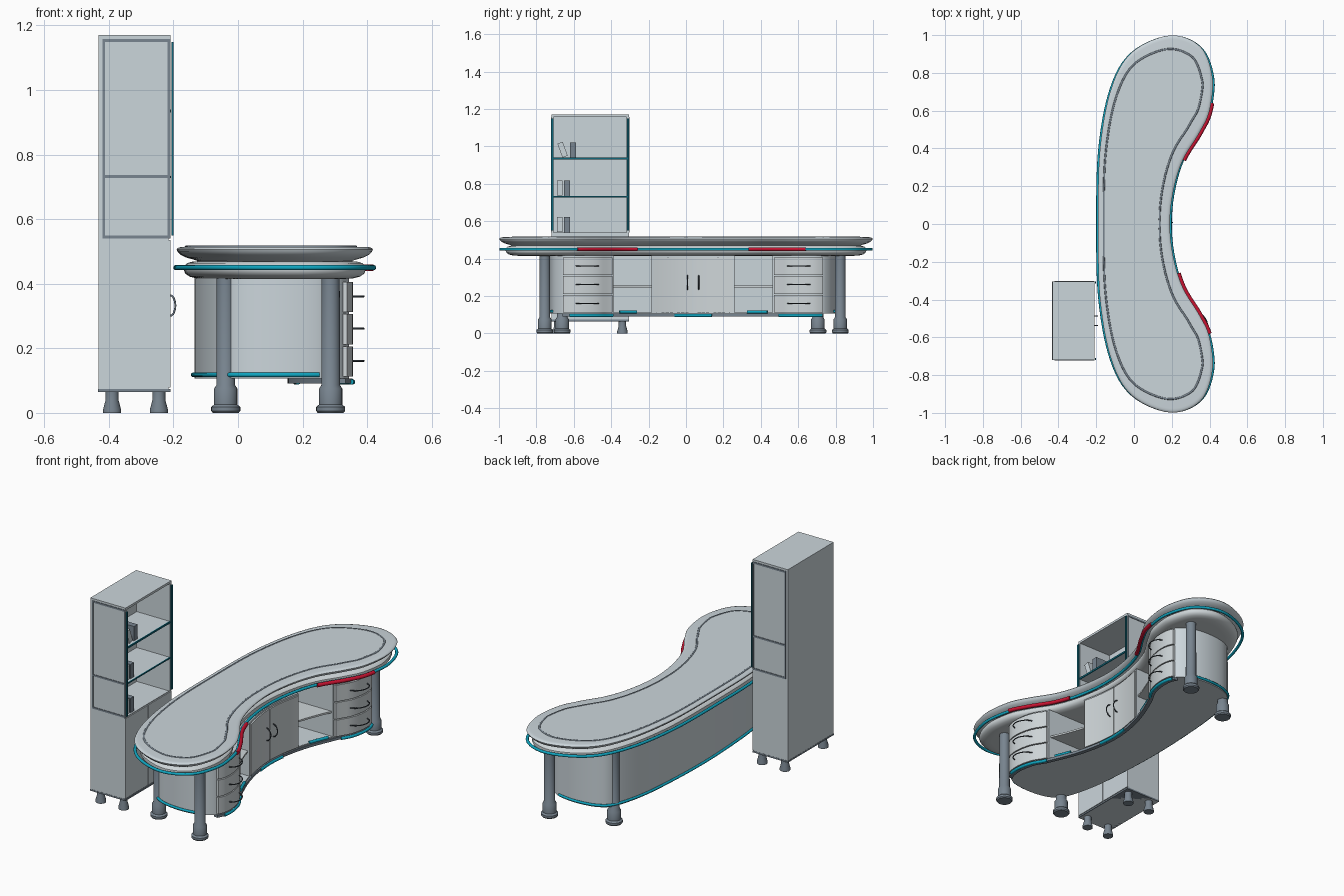
import bpy, bmesh, math
from mathutils import Vector, Matrix

cube = bpy.data.objects.get("Cube")
if cube:
    bpy.data.objects.remove(cube)


def material(name, *rgb):
    m = bpy.data.materials.new(name)
    m.use_nodes = True
    m.diffuse_color = (*rgb, 1)
    m.node_tree.nodes["Principled BSDF"].inputs["Base Color"].default_value = (*rgb, 1)
    return m


LIGHT = material("light_grey", 0.60, 0.67, 0.71)
WHITE = material("off_white", 0.62, 0.67, 0.69)
STEEL = material("blue_grey", 0.19, 0.235, 0.28)
DARK = material("dark_grey", 0.05, 0.065, 0.08)
TEAL = material("teal", 0.005, 0.38, 0.53)
DEEP = material("deep_teal", 0.005, 0.14, 0.20)
RED = material("red", 0.58, 0.006, 0.03)


def finish(name, bm, mat):
    bmesh.ops.recalc_face_normals(bm, faces=bm.faces)
    me = bpy.data.meshes.new(name)
    bm.to_mesh(me)
    bm.free()
    me.materials.append(mat)
    ob = bpy.data.objects.new(name, me)
    bpy.context.collection.objects.link(ob)


def loft(name, rings, mat):
    """Skin a stack of closed rings and cap both ends."""
    bm = bmesh.new()
    rows = [[bm.verts.new(p) for p in r] for r in rings]
    for a, b in zip(rows, rows[1:]):
        for i in range(len(a)):
            j = (i + 1) % len(a)
            bm.faces.new((a[i], a[j], b[j], b[i]))
    bm.faces.new(rows[0])
    bm.faces.new(rows[-1])
    finish(name, bm, mat)


def prism(name, pts, z0, z1, mat):
    loft(name, [[(x, y, z) for x, y in pts] for z in (z0, z1)], mat)


def box(name, lo, hi, mat, tilt=0):
    bm = bmesh.new()
    size = [b - a for a, b in zip(lo, hi)]
    mid = [(a + b) / 2 for a, b in zip(lo, hi)]
    bmesh.ops.create_cube(bm, size=1, matrix=Matrix.Translation(mid)
                          @ Matrix.Rotation(tilt, 4, 'X') @ Matrix.Diagonal((*size, 1)))
    finish(name, bm, mat)


def turned(name, x, y, profile, mat, n=24):
    circle = [(math.cos(2 * math.pi * i / n), math.sin(2 * math.pi * i / n)) for i in range(n)]
    loft(name, [[(x + r * c, y + r * s, z) for c, s in circle] for r, z in profile], mat)


def tube(name, pts, r, mat, closed=False):
    cu = bpy.data.curves.new(name, 'CURVE')
    cu.dimensions = '3D'
    cu.bevel_depth, cu.bevel_resolution, cu.use_fill_caps = r, 5, True
    sp = cu.splines.new('POLY')
    sp.points.add(len(pts) - 1)
    for p, co in zip(sp.points, pts):
        p.co = (*co, 1)
    sp.use_cyclic_u = closed
    tmp = bpy.data.objects.new(name + "_path", cu)
    bpy.context.collection.objects.link(tmp)
    swept = bpy.data.meshes.new_from_object(tmp.evaluated_get(bpy.context.evaluated_depsgraph_get()))
    bpy.data.objects.remove(tmp)
    bm = bmesh.new()
    bm.from_mesh(swept)
    bpy.data.meshes.remove(swept)
    bmesh.ops.remove_doubles(bm, verts=bm.verts, dist=1e-5)
    finish(name, bm, mat)


def kidney(half, sub=8):
    """Smooth closed outline from half its points, mirrored in y."""
    pts = [Vector(p) for p in half + [(x, -y) for x, y in half[-2:0:-1]]]
    out, n = [], len(pts)
    for i in range(n):
        a, b, c, d = (pts[(i + k) % n] for k in (-1, 0, 1, 2))
        for s in range(sub):
            t = s / sub
            out.append(0.5 * (2 * b + (c - a) * t + (2 * a - 5 * b + 4 * c - d) * t * t
                              + (3 * b - a - 3 * c + d) * t ** 3))
    return out


def inset(pts, dist, ends=0):
    """Move an outline inwards, with an extra amount where it faces the ends."""
    out = []
    for i, p in enumerate(pts):
        t = (pts[(i + 1) % len(pts)] - pts[i - 1]).normalized()
        nrm = Vector((-t.y, t.x))
        out.append(p - nrm * (dist + ends * abs(nrm.y)))
    return out


def at(pts, z):
    return [(p[0], p[1], z) for p in pts]


# Kidney worktop: rounded lower slab, neck and flared upper slab
top = kidney([(-0.19, 0), (-0.18, 0.4), (-0.12, 0.72), (-0.01, 0.91), (0.19, 0.998), (0.35, 0.94),
              (0.415, 0.78), (0.40, 0.6), (0.345, 0.48), (0.26, 0.34), (0.21, 0.18), (0.19, 0)])
loft("lower_slab", [at(inset(top, d, 0.012), z) for d, z in
     ((0.09, 0.415), (0.06, 0.417), (0.04, 0.422), (0.027, 0.431), (0.022, 0.443), (0.024, 0.455),
      (0.033, 0.464), (0.05, 0.469), (0.07, 0.47))], WHITE)
loft("upper_slab", [at(inset(top, d), z) for d, z in
     ((0.075, 0.467), (0.055, 0.474), (0.03, 0.481), (0.012, 0.49), (0.003, 0.499), (0, 0.506),
      (0.004, 0.511), (0.012, 0.5135), (0.022, 0.5145))], LIGHT)
inner = [p + Vector((-0.012, 0)) for p in inset(top, 0.042, 0.03)]
prism("top_panel", inner, 0.50, 0.516, LIGHT)
tube("top_inlay", at(inner, 0.513), 0.0055, STEEL, True)

# Edge rail with red sections on the concave flanks
rail = inset(top, -0.002, 0.010)
tube("edge_rail", at(rail, 0.45), 0.008, TEAL, True)
for side, lo, hi in (("right", -0.59, -0.26), ("left", 0.32, 0.645)):
    seg = [p for p in inset(top, -0.006) if p.x > 0.18 and lo <= p.y <= hi]
    tube("red_rail_" + side, at(seg, 0.45), 0.0105, RED)

# Curved carcass with two open bays cut into the concave side
SHIFT = 0.038
body = kidney([(-0.135, 0), (-0.127, 0.25), (-0.105, 0.49), (-0.056, 0.675), (0.01, 0.742),
               (0.13, 0.765), (0.25, 0.75), (0.322, 0.70), (0.343, 0.64), (0.34, 0.57), (0.32, 0.50),
               (0.28, 0.43), (0.20, 0.22), (0.168, 0)])
is_front = lambda p: p.x > 0.15 and abs(p.y) <= 0.7
front = sorted((p.y, p.x) for p in body if is_front(p))


def fx(y):
    for (ya, xa), (yb, xb) in zip(front, front[1:]):
        if ya <= y <= yb:
            return xa + (xb - xa) * (y - ya) / (yb - ya)
    return front[0][1]


def span(y0, y1, n=10):
    return [y0 + (y1 - y0) * i / n for i in range(n + 1)]


def strip(y0, y1, t0, t1, n=10):
    """Plan of a curved plate lying along the concave side."""
    ys = span(y0, y1, n)
    return [(fx(y) + t1, y + SHIFT) for y in ys] + [(fx(y) + t0, y + SHIFT) for y in ys[::-1]]


BAY_BACK, BAY_IN, BAY_OUT, END = -0.03, 0.222, 0.425, 0.698
first = next(i for i, p in enumerate(body) if is_front(p))
last = max(i for i, p in enumerate(body) if is_front(p))
plan = [tuple(p) for p in body[:first]]
for y0, y1 in ((END, BAY_OUT), (BAY_IN, -BAY_IN), (-BAY_OUT, -END)):
    run = [(fx(y), y) for y in span(y0, y1)]
    if y0 < END:
        run.insert(0, (BAY_BACK, y0))
    if y1 > -END:
        run.append((BAY_BACK, y1))
    plan += run
plan += [tuple(p) for p in body[last + 1:]]
prism("desk_carcass", [(x, y + SHIFT) for x, y in plan], 0.112, 0.417, LIGHT)
whole = [p + Vector((0, SHIFT)) for p in body]
prism("desk_bottom", whole, 0.106, 0.112, LIGHT)
prism("front_lip", strip(-END, END, -0.014, 0.010, 50), 0.091, 0.106, STEEL)

# Teal trims: round the convex wall, under the fronts and on the bay floors
convex = inset(whole, -0.004)
tube("back_trim", at(convex[-48:] + convex[:49], 0.118), 0.007, TEAL)
for name, y0, y1, t, z in (("right", -0.66, -0.43, 0.010, 0.096), ("middle", -0.10, 0.10, 0.010, 0.096),
                           ("left", 0.46, 0.69, 0.010, 0.096), ("right_bay", -0.393, -0.303, 0, 0.115),
                           ("left_bay", 0.29, 0.397, 0, 0.115)):
    tube("front_trim_" + name, [(fx(y) + t, y + SHIFT, z) for y in span(y0, y1)], 0.0085, TEAL)


def handle(name, a, b, bow, mat):
    a, b, out = Vector(a), Vector(b), Vector((bow, 0, 0))
    pts = [a.lerp(b, t) + out * math.sin(math.pi * t) ** 0.5 for t in (i / 12 for i in range(13))]
    tube(name, pts, 0.003, mat)


# Drawers, doors and bay shelves
for s, side in ((-1, "right"), (1, "left")):
    for k in range(3):
        z = 0.112 + 0.1 * k
        y0, y1 = sorted((s * 0.432, s * 0.695))
        prism(f"drawer_{side}_{k}", strip(y0, y1, -0.004, 0.012), z, z + 0.094, WHITE)
        y = s * 0.565
        handle(f"drawer_handle_{side}_{k}", (fx(y - 0.06) + 0.010, y - 0.06 + SHIFT, z + 0.049),
               (fx(y + 0.06) + 0.010, y + 0.06 + SHIFT, z + 0.049), 0.045, DARK)
    y0, y1 = sorted((s * 0.002, s * 0.213))
    prism("desk_door_" + side, strip(y0, y1, -0.004, 0.008), 0.112, 0.406, WHITE)
    y = s * 0.03
    handle("desk_door_handle_" + side, (fx(y) + 0.006, y + SHIFT, 0.235),
           (fx(y) + 0.006, y + SHIFT, 0.31), 0.028, DARK)
    y0, y1 = sorted((s * (BAY_IN - 0.002), s * (BAY_OUT + 0.002)))
    shelf = [(fx(y) - 0.01, y + SHIFT) for y in span(y0, y1)]
    shelf += [(BAY_BACK - 0.005, y1 + SHIFT), (BAY_BACK - 0.005, y0 + SHIFT)]
    prism("bay_shelf_" + side, shelf, 0.245, 0.255, WHITE)

# Desk legs with stepped feet
LEG = ((0.040, 0), (0.045, 0.006), (0.045, 0.018), (0.036, 0.026), (0.036, 0.075), (0.029, 0.086),
       (0.028, 0.42))
for name, x, y in (("front_right", 0.287, -0.755), ("front_left", 0.287, 0.825),
                   ("back_right", -0.038, -0.662), ("back_left", -0.038, 0.705)):
    turned("desk_leg_" + name, x, y, LEG, STEEL)

# Tall bookcase: closed base, open top
X0, X1, Y0, Y1 = -0.432, -0.209, -0.72, -0.305
YM = (Y0 + Y1) / 2
box("bookcase_base", (X0, Y0, 0.065), (X1 - 0.006, Y1, 0.54), LIGHT)
box("bookcase_back", (X0, Y0, 0.54), (X0 + 0.012, Y1, 1.16), LIGHT)
box("bookcase_top", (X0, Y0, 1.157), (X1, Y1, 1.17), LIGHT)
box("bookcase_plinth", (X0 - 0.001, Y0 - 0.001, 0.065), (X1, Y1 + 0.001, 0.074), STEEL)
for name, y, edge, s in (("right", Y0, Y0, -1), ("left", Y1 - 0.012, Y1, 1)):
    box("bookcase_side_" + name, (X0, y, 0.54), (X1, y + 0.012, 1.157), LIGHT)
    ya, yb = sorted((edge, edge + s * 0.003))
    for k, z in enumerate((0.540, 0.727, 1.148)):
        box(f"side_rail_{name}_{k}", (X0 + 0.012, ya, z), (X1, yb, z + 0.010), STEEL)
    for k, x in enumerate((X0 + 0.012, X1 - 0.009)):
        box(f"side_stile_{name}_{k}", (x, ya, 0.54), (x + 0.008, yb, 1.158), STEEL)
    ya, yb = sorted((edge + s * 0.001, edge - s * 0.011))
    box("bookcase_post_" + name, (-0.206, ya, 0.55), (-0.200, yb, 1.148), DEEP)
    ya, yb = sorted((edge, YM + s * 0.002))
    box("bookcase_door_" + name, (X1 - 0.007, ya, 0.078), (X1, yb, 0.536), LIGHT)
    handle("bookcase_handle_" + name, (X1, YM + s * 0.025, 0.30), (X1, YM + s * 0.025, 0.365),
           0.015, STEEL)
    for k, x in enumerate((-0.39, -0.245)):
        turned(f"bookcase_foot_{name}_{k}", x, edge - s * 0.035,
               ((0.028, 0), (0.028, 0.01), (0.02, 0.04), (0.02, 0.066)), STEEL)
for k, (z, thick) in enumerate(((0.727, 0.007), (0.93, 0.010))):
    box(f"bookcase_shelf_{k}", (X0 + 0.01, Y0 + 0.01, z), (X1 - 0.005, Y1 - 0.01, z + thick), LIGHT)
    box(f"shelf_edge_{k}", (X1 - 0.005, Y0 + 0.01, z), (X1 + 0.001, Y1 - 0.01, z + thick), DEEP)

# Books on each shelf
for k, (z, tilt) in enumerate(((0.54, 0), (0.735, 0), (0.94, 0.35))):
    y = -0.69 + (0.015 if tilt else 0)
    box(f"book_{k}_a", (-0.33, y, z + 0.003), (-0.225, y + 0.03, z + 0.082), LIGHT, tilt)
    y += 0.055 if tilt else 0.037
    box(f"book_{k}_b", (-0.33, y, z), (-0.225, y + 0.033, z + 0.082), STEEL)

# Smooth curved parts while keeping hard edges
for o in bpy.context.selected_objects:
    o.select_set(False)
for o in bpy.context.collection.objects:
    if o.type == 'MESH':
        o.select_set(True)
        bpy.context.view_layer.objects.active = o
bpy.ops.object.shade_smooth_by_angle(angle=math.radians(35))
